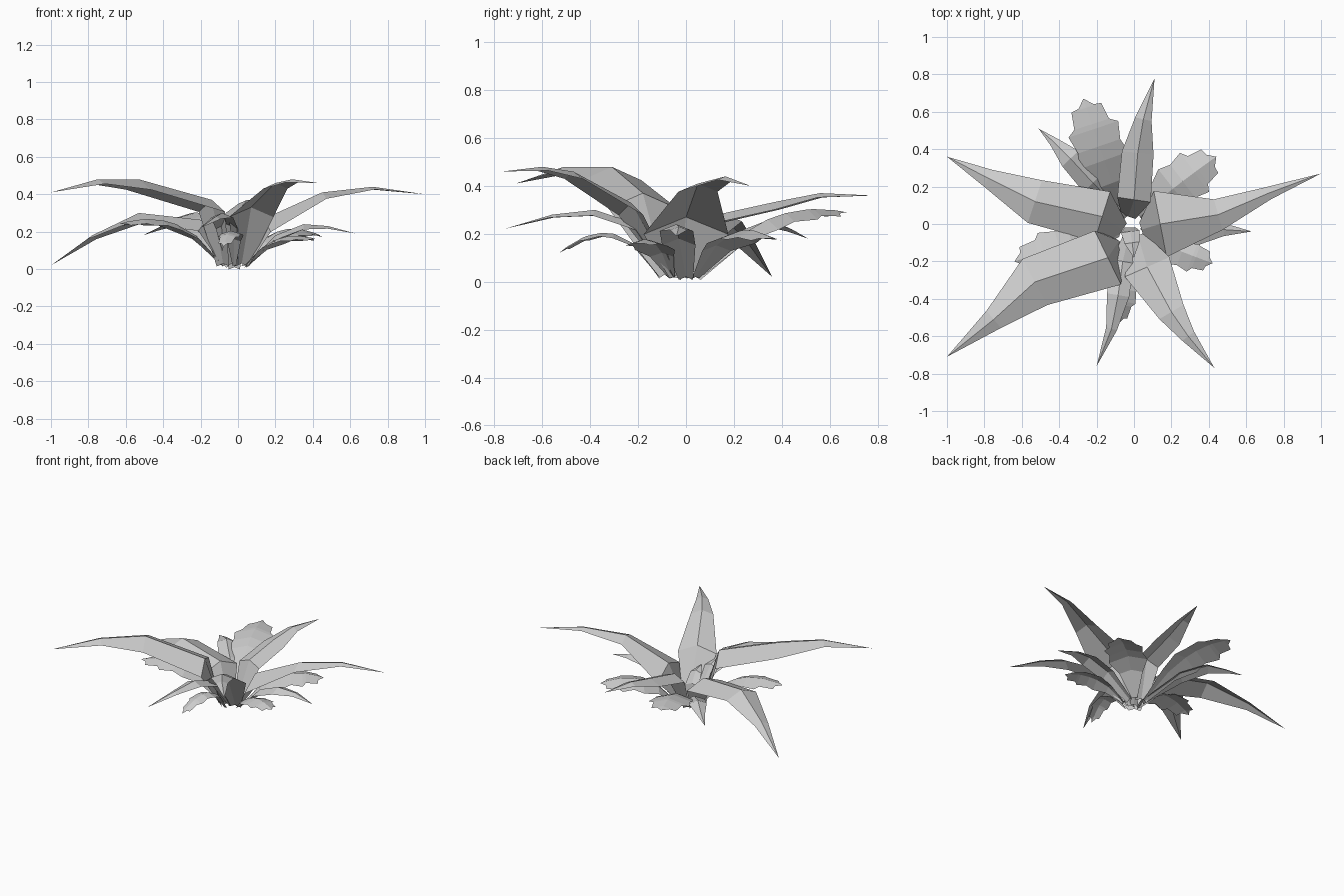
import bpy
import bmesh
from mathutils import Vector

if "Cube" in bpy.data.objects:
    bpy.data.objects.remove(bpy.data.objects["Cube"])

UP = Vector((0, 0, 1))


def leaf(name, rows, drop=0.4):
    """Folded sheet: rows are (x, y, z, half_width) along the raised midrib."""
    bm = bmesh.new()
    mids = [Vector(r[:3]) for r in rows]
    prev = None
    for i, row in enumerate(rows):
        tangent = mids[min(i + 1, len(rows) - 1)] - mids[max(i - 1, 0)]
        side = tangent.cross(UP).normalized()
        w = row[3]
        m = bm.verts.new(mids[i])
        if w == 0:
            cur = [m, m, m]
        else:
            low = UP * w * drop
            cur = [bm.verts.new(mids[i] - side * w - low), m,
                   bm.verts.new(mids[i] + side * w - low)]
        if prev:
            for k in (0, 1):
                face = [prev[k], prev[k + 1], cur[k + 1], cur[k]]
                bm.faces.new(list(dict.fromkeys(face)))
        prev = cur
    mesh = bpy.data.meshes.new(name)
    bm.to_mesh(mesh)
    bm.free()
    obj = bpy.data.objects.new(name, mesh)
    bpy.context.collection.objects.link(obj)
    return obj


# (position along leaf, relative width) of the ragged lobed outline
LOBES = [(0, .15), (.3, .6), (.5, 1), (.62, .85), (.76, 1), (.8, .7),
         (.93, .6), (.94, .3), (1, 0)]


def lobed_leaf(name, base, bend, tip, width):
    a, b, c = Vector(base), Vector(bend), Vector(tip)
    ctrl = b * 2 - (a + c) / 2
    rows = []
    for t, w in LOBES:
        p = a * (1 - t) ** 2 + ctrl * 2 * t * (1 - t) + c * t * t
        rows.append((*p, w * width))
    leaf(name, rows, 0.3)


# Six long pointed leaves
leaf("long_leaf_left_back", [(-.06, -.03, .03, .04), (-.17, .04, .26, .14),
     (-.53, .12, .30, .12), (-.78, .245, .18, .05), (-1, .36, .02, 0)])
leaf("long_leaf_left_front", [(-.08, -.09, .03, .04), (-.14, -.18, .37, .16),
     (-.53, -.31, .48, .14), (-.75, -.51, .48, .06), (-1, -.71, .41, 0)])
leaf("long_leaf_right", [(.04, -.03, .03, .04), (.14, .0, .27, .18),
     (.45, .05, .41, .085), (.72, .165, .44, .035), (1, .27, .40, 0)])
leaf("long_leaf_back", [(-.03, .04, .03, .04), (0, .13, .28, .09),
     (.02, .38, .335, .085), (.05, .56, .37, .045), (.11, .78, .36, 0)])
leaf("long_leaf_front", [(-.03, -.07, .03, .03), (-.06, -.2, .24, .06),
     (-.085, -.38, .30, .06), (-.12, -.56, .28, .03), (-.2, -.76, .22, 0)])
leaf("long_leaf_right_front", [(.02, -.06, .03, .04), (.07, -.23, .33, .13),
     (.2, -.47, .46, .075), (.29, -.6, .48, .04), (.43, -.77, .46, 0)])

# Small pointed leaves
leaf("small_leaf_left_back", [(-.04, .04, .02, .03), (-.22, .22, .21, .07),
     (-.34, .35, .26, .06), (-.43, .44, .22, .025), (-.51, .51, .18, 0)])
leaf("small_leaf_right", [(.04, 0, .02, .03), (.2, -.03, .18, .07),
     (.35, -.04, .24, .07), (.48, -.03, .23, .035), (.63, -.04, .19, 0)])

# Ragged lobed lower leaves
lobed_leaf("lobed_leaf_back", (-.05, .05, .02), (-.16, .34, .26), (-.27, .67, .29), .14)
lobed_leaf("lobed_leaf_right_back", (.03, .04, .02), (.21, .19, .2), (.44, .36, .18), .13)
lobed_leaf("lobed_leaf_left", (-.08, -.05, .02), (-.33, -.11, .24), (-.64, -.2, .24), .11)
lobed_leaf("lobed_leaf_right_front", (.04, -.06, .02), (.21, -.13, .16), (.42, -.21, .16), .09)
lobed_leaf("lobed_leaf_front", (-.02, -.11, .02), (-.03, -.3, .2), (-.08, -.53, .12), .06)

# Young sprout in the middle
leaf("centre_sprout", [(-.02, -.02, .01, .03), (-.02, -.04, .15, .05),
     (-.01, -.1, .22, .04), (0, -.18, .23, 0)])
